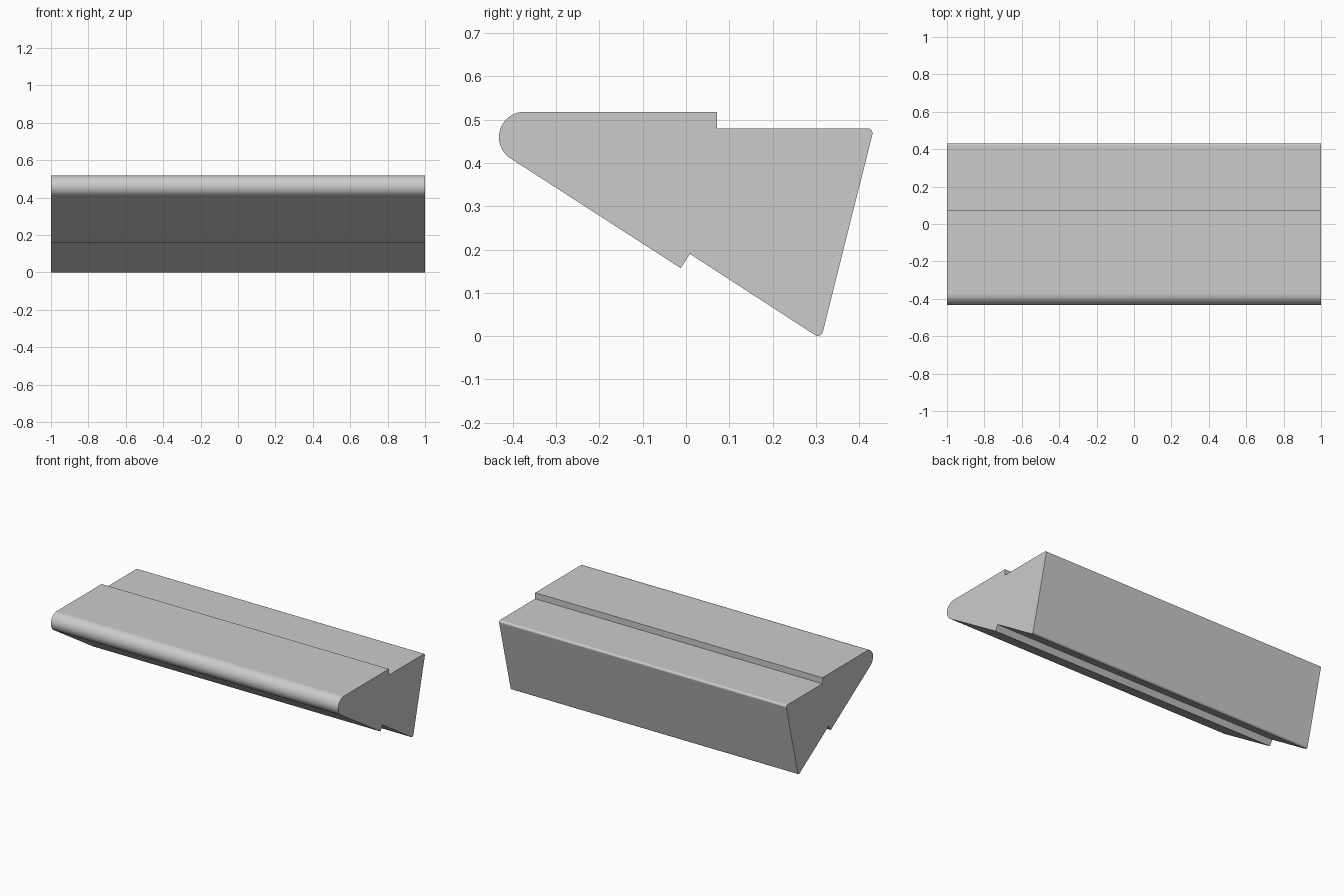
import bpy
import bmesh
import math
from mathutils import Vector

cube = bpy.data.objects.get("Cube")
if cube:
    bpy.data.objects.remove(cube, do_unlink=True)

LENGTH = 2.0

# Side outline: (y, z, corner radius, arc segments)
OUTLINE = [
    (-0.572, 0.518, 0.0584, 28),   # rounded nose
    (-0.012, 0.157, 0, 0),         # underside notch
    (0.009, 0.19, 0, 0),
    (0.312, -0.0065, 0.012, 10),   # bottom edge
    (0.434, 0.48, 0.012, 10),      # back top edge
    (0.072, 0.48, 0, 0),           # step in the top
    (0.072, 0.518, 0, 0),
]


def rounded_outline(corners):
    """Replace each corner that has a radius with a tangent arc."""
    points = []
    for i, (y, z, radius, steps) in enumerate(corners):
        corner = Vector((y, z))
        if not radius:
            points.append(corner)
            continue
        to_prev = (Vector(corners[i - 1][:2]) - corner).normalized()
        to_next = (Vector(corners[(i + 1) % len(corners)][:2]) - corner).normalized()
        half = to_prev.angle(to_next) / 2
        centre = corner + (to_prev + to_next).normalized() * radius / math.sin(half)
        start = corner + to_prev * radius / math.tan(half) - centre
        end = corner + to_next * radius / math.tan(half) - centre
        sweep = start.angle(end)
        for s in range(steps + 1):
            t = s / steps
            points.append(centre + (start * math.sin((1 - t) * sweep)
                                    + end * math.sin(t * sweep)) / math.sin(sweep))
    return points


# Colour
grey = bpy.data.materials.new("light grey")
grey.use_nodes = True
colour = (0.6, 0.6, 0.6, 1)
grey.diffuse_color = colour
grey.node_tree.nodes["Principled BSDF"].inputs["Base Color"].default_value = colour

# Extruded wedge bar
bm = bmesh.new()
cap = bm.faces.new([bm.verts.new((-LENGTH / 2, p.x, p.y))
                    for p in rounded_outline(OUTLINE)])
swept = bmesh.ops.extrude_face_region(bm, geom=[cap], use_keep_orig=True)
bmesh.ops.translate(bm, vec=(LENGTH, 0, 0),
                    verts=[g for g in swept["geom"] if isinstance(g, bmesh.types.BMVert)])
bmesh.ops.recalc_face_normals(bm, faces=bm.faces)
mesh = bpy.data.meshes.new("wedge_bar")
bm.to_mesh(mesh)
bm.free()
mesh.materials.append(grey)
bar = bpy.data.objects.new("wedge_bar", mesh)
bpy.context.collection.objects.link(bar)

# Smooth rounded edges, flat large faces
bpy.ops.object.select_all(action="DESELECT")
bar.select_set(True)
bpy.context.view_layer.objects.active = bar
bpy.ops.object.shade_smooth_by_angle(angle=math.radians(30))
weighted = bar.modifiers.new("flat_face_normals", "WEIGHTED_NORMAL")
weighted.keep_sharp = True
